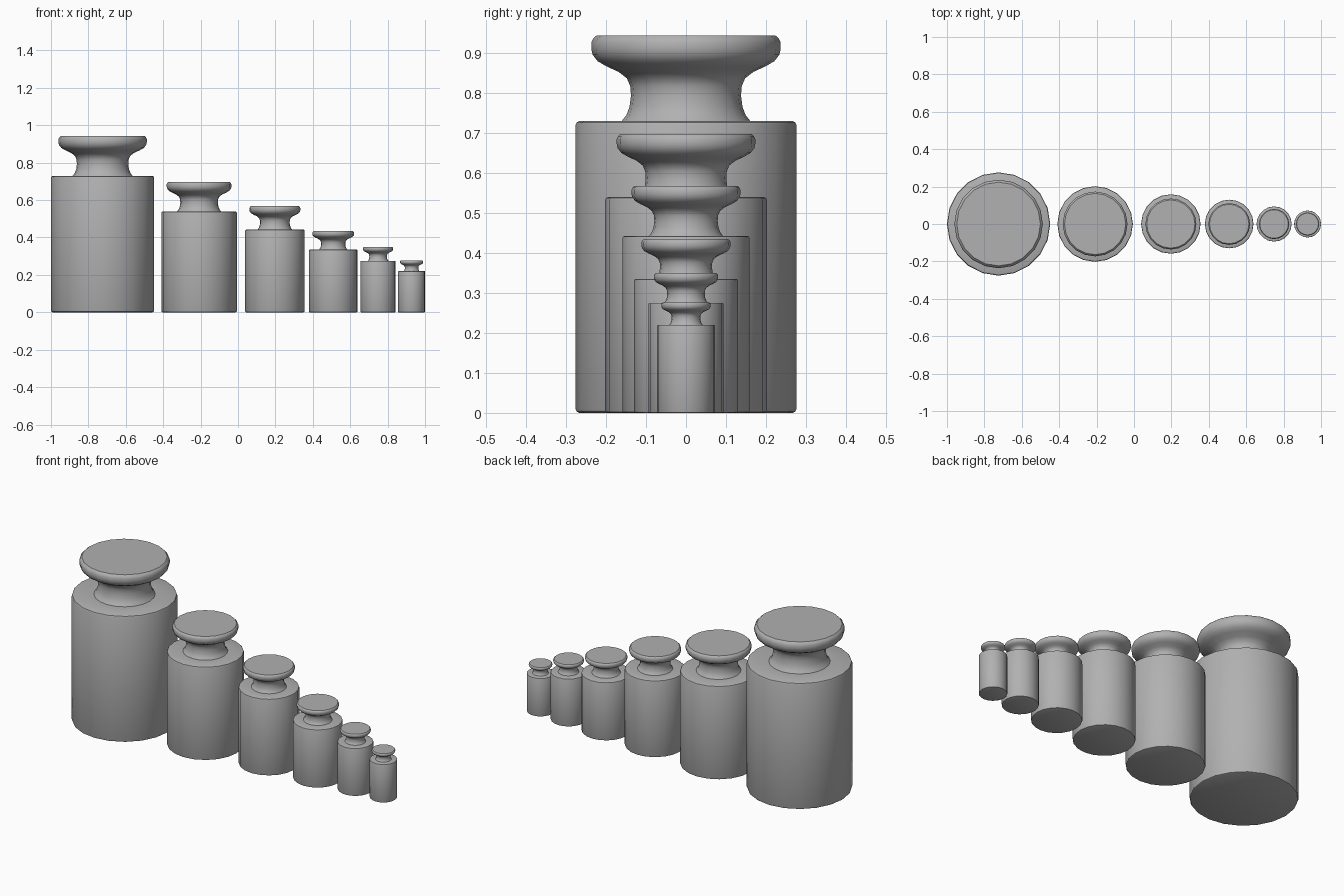
import bpy, bmesh, math

if "Cube" in bpy.data.objects:
    bpy.data.objects.remove(bpy.data.objects["Cube"])

SIDES = 20

# name, centre x, radius, shoulder height, total height
WEIGHTS = [
    ("weight_largest", -0.724, 0.276, 0.729, 0.943),
    ("weight_large", -0.208, 0.202, 0.539, 0.697),
    ("weight_medium", 0.197, 0.159, 0.442, 0.567),
    ("weight_small", 0.509, 0.130, 0.335, 0.434),
    ("weight_smaller", 0.749, 0.094, 0.275, 0.349),
    ("weight_smallest", 0.928, 0.072, 0.220, 0.276),
]

# neck and knob: (fraction of body radius, fraction of height above shoulder)
KNOB = [
    (0.583, 0.0), (0.54, 0.07), (0.511, 0.17), (0.498, 0.30), (0.505, 0.41),
    (0.535, 0.50), (0.61, 0.575), (0.72, 0.64), (0.80, 0.70), (0.845, 0.775),
    (0.857, 0.84), (0.857, 0.92), (0.84, 0.965), (0.81, 1.0),
]

# dark grey metal
metal = bpy.data.materials.new("dark_metal")
metal.diffuse_color = (0.44, 0.44, 0.44, 1)
metal.use_nodes = True
metal.node_tree.nodes["Principled BSDF"].inputs["Base Color"].default_value = metal.diffuse_color


def lathe(name, profile, x):
    """Closed solid of revolution from (radius, z) points."""
    bm = bmesh.new()
    rings = []
    for r, z in profile:
        rings.append([bm.verts.new((r * math.cos(2 * math.pi * i / SIDES),
                                    r * math.sin(2 * math.pi * i / SIDES), z))
                      for i in range(SIDES)])
    for a, b in zip(rings, rings[1:]):
        for i in range(SIDES):
            j = (i + 1) % SIDES
            bm.faces.new((a[i], a[j], b[j], b[i]))
    bm.faces.new(rings[0][::-1])
    bm.faces.new(rings[-1])
    mesh = bpy.data.meshes.new(name)
    bm.to_mesh(mesh)
    bm.free()
    mesh.materials.append(metal)
    ob = bpy.data.objects.new(name, mesh)
    ob.location.x = x
    bpy.context.collection.objects.link(ob)
    bpy.ops.object.select_all(action='DESELECT')
    ob.select_set(True)
    bpy.context.view_layer.objects.active = ob
    bpy.ops.object.shade_smooth_by_angle(angle=math.radians(35))
    return ob


for name, x, r, shoulder, top in WEIGHTS:
    b = 0.035 * r
    # cylinder body with softened rims
    body = [(r - b, 0), (r - 0.3 * b, 0.3 * b), (r, b),
            (r, shoulder - b), (r - 0.3 * b, shoulder - 0.3 * b), (r - b, shoulder)]
    # waisted neck and rounded knob
    knob = [(f * r, shoulder + h * (top - shoulder)) for f, h in KNOB]
    lathe(name, body + knob, x)
